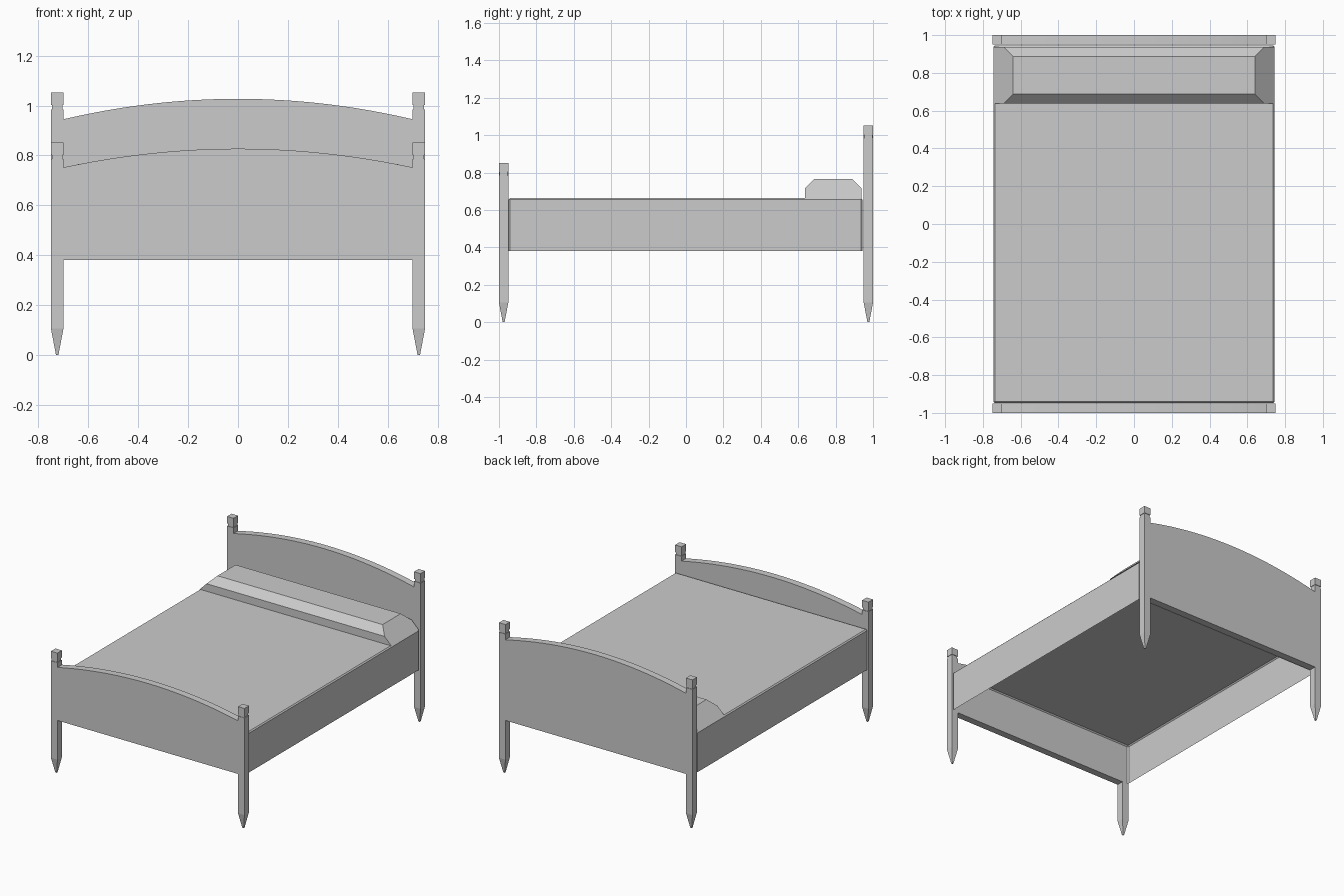
import bpy, bmesh

if "Cube" in bpy.data.objects:
    bpy.data.objects.remove(bpy.data.objects["Cube"])

grey = bpy.data.materials.new("plain grey")
grey.diffuse_color = (0.6, 0.6, 0.6, 1)
grey.use_nodes = True
grey.node_tree.nodes["Principled BSDF"].inputs["Base Color"].default_value = grey.diffuse_color


def finish(name, bm):
    bmesh.ops.recalc_face_normals(bm, faces=bm.faces)
    me = bpy.data.meshes.new(name)
    bm.to_mesh(me)
    bm.free()
    me.materials.append(grey)
    ob = bpy.data.objects.new(name, me)
    bpy.context.collection.objects.link(ob)
    return ob


def post(name, x, y, top):
    """Square post: tapered foot, shaft, narrow neck and cube cap."""
    bm = bmesh.new()
    levels = [(0, 0.005), (0.105, 0.025), (top - 0.067, 0.025), (top - 0.067, 0.0215),
              (top - 0.05, 0.0215), (top - 0.05, 0.025), (top, 0.025)]
    rings = []
    for z, r in levels:
        rings.append([bm.verts.new((x + sx * r, y + sy * r, z))
                      for sx, sy in ((-1, -1), (1, -1), (1, 1), (-1, 1))])
    for a, b in zip(rings, rings[1:]):
        for i in range(4):
            j = (i + 1) % 4
            bm.faces.new((a[i], a[j], b[j], b[i]))
    bm.faces.new(rings[0][::-1])
    bm.faces.new(rings[-1])
    finish(name, bm)


def arched_board(name, y0, y1, bottom, edge, peak, half=0.70, steps=24):
    """Flat panel with a shallow arched top edge."""
    outline = [(-half, bottom), (half, bottom)]
    for i in range(steps + 1):
        t = 1 - 2 * i / steps
        outline.append((half * t, peak - (peak - edge) * t * t))
    bm = bmesh.new()
    face = bm.faces.new([bm.verts.new((x, y0, z)) for x, z in outline])
    ext = bmesh.ops.extrude_face_region(bm, geom=[face])
    for v in ext["geom"]:
        if isinstance(v, bmesh.types.BMVert):
            v.co.y = y1
    finish(name, bm)


# Posts and boards at both ends
for side, x in (("left", -0.725), ("right", 0.725)):
    post("head_post_" + side, x, 0.975, 1.052)
    post("foot_post_" + side, x, -0.975, 0.852)
arched_board("headboard", 0.95, 1.0, 0.38, 0.945, 1.027)
arched_board("footboard", -1.0, -0.95, 0.38, 0.752, 0.827)

# Bed cover: hollow bevelled box, open underneath
bm = bmesh.new()
bmesh.ops.create_cube(bm, size=1)
for v in bm.verts:
    v.co.x *= 1.49
    v.co.y = -0.948 if v.co.y < 0 else 0.944
    v.co.z = 0.38 if v.co.z < 0 else 0.663
bmesh.ops.delete(bm, geom=[f for f in bm.faces if f.calc_center_median().z < 0.4],
                 context='FACES_ONLY')
bmesh.ops.bevel(bm, geom=[e for e in bm.edges if len(e.link_faces) == 2],
                offset=0.008, segments=1, affect='EDGES')
finish("bed_cover", bm)

# Bolster: chamfered profile whose ends slope at 45 degrees to the cover
profile = [(0.637, 0.662), (0.637, 0.716), (0.687, 0.766),
           (0.888, 0.766), (0.938, 0.716), (0.938, 0.662)]
bm = bmesh.new()
ends = [[bm.verts.new((s * (0.64 + 0.766 - z), y, z)) for y, z in profile] for s in (-1, 1)]
for i in range(6):
    j = (i + 1) % 6
    bm.faces.new((ends[0][i], ends[0][j], ends[1][j], ends[1][i]))
bm.faces.new(ends[0])
bm.faces.new(ends[1])
finish("bolster_pillow", bm)
